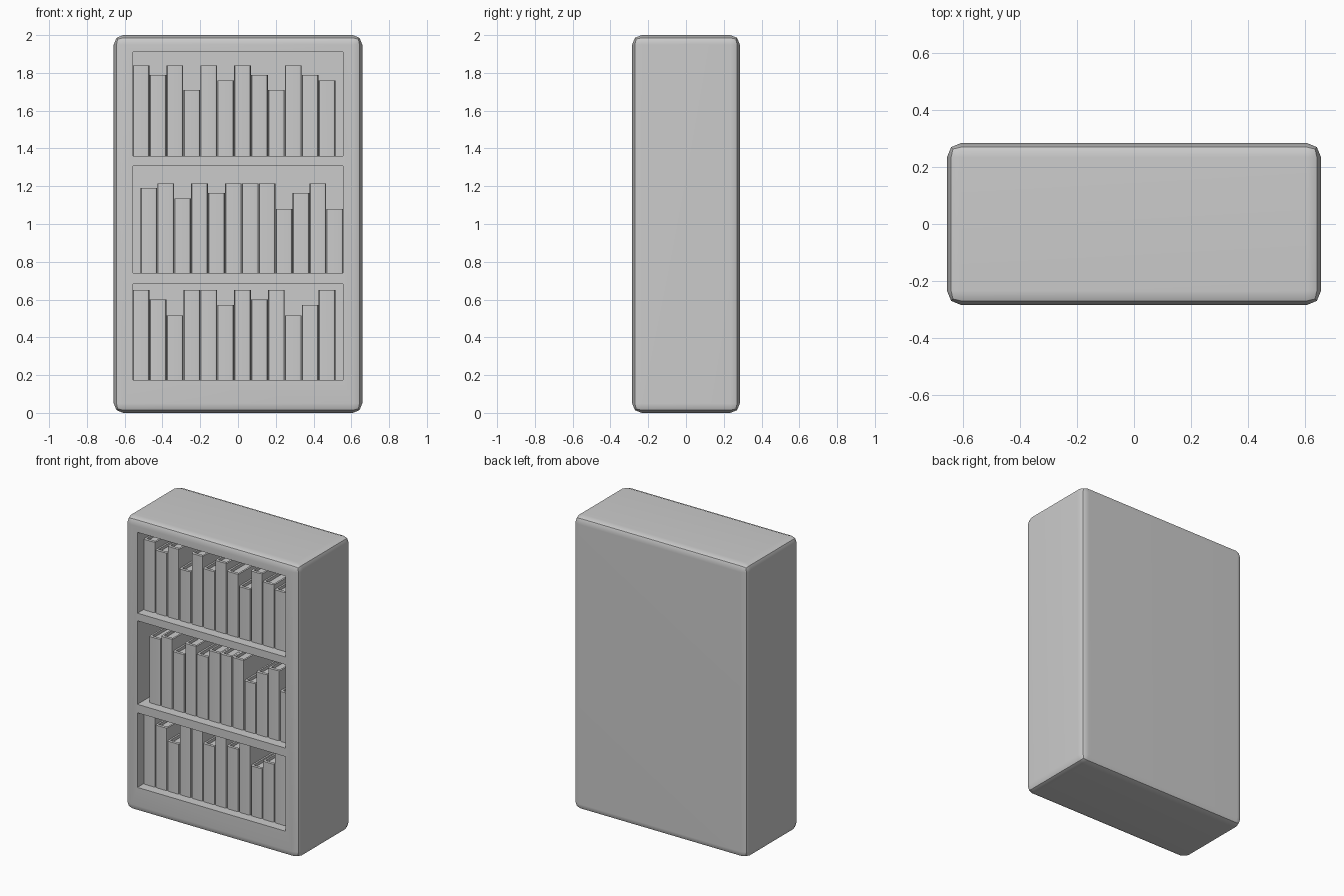
import bpy, bmesh, math

if "Cube" in bpy.data.objects:
    bpy.data.objects.remove(bpy.data.objects["Cube"])

W, D, H = 1.316, 0.57, 2.0         # cabinet size
OPEN_X = 0.557                     # half width of openings
BACK_Y = 0.20                      # back wall of the shelf recesses
SPINE_Y = -0.222                   # front of the books
BOOK_W, PITCH = 0.088, 0.0895
COVER, PAGE_DROP = 0.012, 0.02     # cover thickness, pages below cover


def box(name, x, y, z):
    """Box from (min, max) pairs."""
    bpy.ops.mesh.primitive_cube_add(size=1, location=[(a + b) / 2 for a, b in (x, y, z)])
    ob = bpy.context.object
    ob.name = name
    ob.scale = [b - a for a, b in (x, y, z)]
    bpy.ops.object.transform_apply(location=True, rotation=False, scale=True)
    return ob


def prism(bm, plan, z0, z1):
    """Extrude a plan outline upwards."""
    face = bm.faces.new([bm.verts.new((x, y, z0)) for x, y in plan])
    ext = bmesh.ops.extrude_face_region(bm, geom=[face])
    top = [v for v in ext["geom"] if isinstance(v, bmesh.types.BMVert)]
    bmesh.ops.translate(bm, verts=top, vec=(0, 0, z1 - z0))
    bm.faces.new(list(reversed([v for v in face.verts]))) if not face.is_valid else None


def book(name, x0, z0, z1):
    """Upright book: U-shaped cover with a rounded spine, and lower pages."""
    w, c, x1 = BOOK_W, COVER, x0 + BOOK_W
    y = SPINE_Y
    cover = [(x0, BACK_Y), (x0, y + 0.014), (x0 + 0.004, y + 0.004), (x0 + 0.014, y),
             (x1 - 0.014, y), (x1 - 0.004, y + 0.004), (x1, y + 0.014), (x1, BACK_Y),
             (x1 - c, BACK_Y), (x1 - c, y + 0.02), (x0 + c, y + 0.02), (x0 + c, BACK_Y)]
    pages = [(x0 + c, BACK_Y), (x0 + c, y + 0.02), (x1 - c, y + 0.02), (x1 - c, BACK_Y)]
    bm = bmesh.new()
    prism(bm, cover, z0, z1)
    prism(bm, pages, z0, z1 - PAGE_DROP)
    bmesh.ops.recalc_face_normals(bm, faces=bm.faces)
    me = bpy.data.meshes.new(name)
    bm.to_mesh(me)
    bm.free()
    ob = bpy.data.objects.new(name, me)
    bpy.context.collection.objects.link(ob)
    return ob


def smooth(ob):
    bpy.ops.object.select_all(action='DESELECT')
    ob.select_set(True)
    bpy.context.view_layer.objects.active = ob
    bpy.ops.object.shade_smooth_by_angle(angle=math.radians(30))
    ob.modifiers.new("flat_panels", 'WEIGHTED_NORMAL').keep_sharp = True


# Shelves: floor, ceiling, first book x, book top heights
shelves = {
    "top": (1.36, 1.91, -0.557,
            [1.84, 1.79, 1.84, 1.71, 1.84, 1.76, 1.84, 1.79, 1.71, 1.84, 1.79, 1.76]),
    "middle": (0.74, 1.308, -0.516,
               [1.19, 1.215, 1.135, 1.215, 1.165, 1.215, 1.215, 1.215, 1.08, 1.165, 1.215, 1.08]),
    "bottom": (0.175, 0.682, -0.557,
               [0.65, 0.60, 0.515, 0.65, 0.65, 0.57, 0.65, 0.60, 0.65, 0.515, 0.57, 0.65]),
}

# Cabinet body with rounded edges
cabinet = box("cabinet", (-W / 2, W / 2), (-D / 2, D / 2), (0, H))
bev = cabinet.modifiers.new("round_edges", 'BEVEL')
bev.width = 0.05
bev.segments = 2

# Cut the three recesses
cutters = []
for level, (z0, z1, _, _) in shelves.items():
    cut = box(level + "_recess_cutter", (-OPEN_X, OPEN_X), (-0.5, BACK_Y), (z0, z1))
    cut.hide_render = True
    cutters.append(cut)
    mod = cabinet.modifiers.new(level + "_recess", 'BOOLEAN')
    mod.operation = 'DIFFERENCE'
    mod.solver = 'EXACT'
    mod.object = cut
bpy.ops.object.select_all(action='DESELECT')
cabinet.select_set(True)
bpy.context.view_layer.objects.active = cabinet
for mod in list(cabinet.modifiers):
    bpy.ops.object.modifier_apply(modifier=mod.name)
for cut in cutters:
    bpy.data.objects.remove(cut)
smooth(cabinet)

# Rows of books
for level, (z0, _, x0, tops) in shelves.items():
    for i, z1 in enumerate(tops):
        smooth(book(f"{level}_book_{i + 1}", x0 + i * PITCH, z0, z1))
